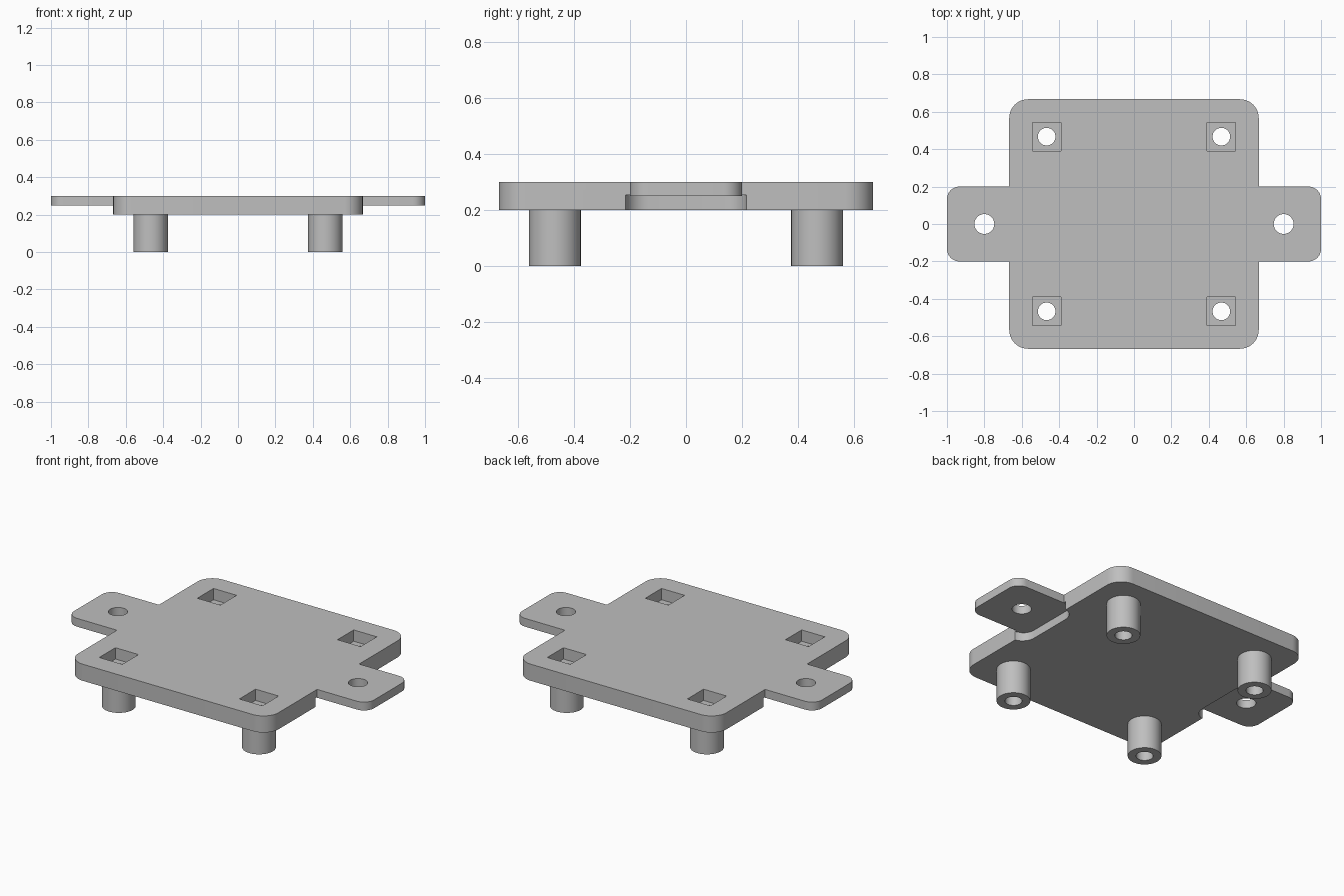
import bpy
import math

if "Cube" in bpy.data.objects:
    bpy.data.objects.remove(bpy.data.objects["Cube"])

# Main sizes
PLATE, BOTTOM, TOP = 0.667, 0.2, 0.3
LEG = 0.467
EAR_HOLE_X = 0.8
SIGNS = (-1, 1)

grey = bpy.data.materials.new("plain grey")
grey.use_nodes = True
colour = (0.52, 0.52, 0.52, 1)
grey.diffuse_color = colour
grey.node_tree.nodes["Principled BSDF"].inputs["Base Color"].default_value = colour


def prism(name, outline, z0, z1):
    """Extrude a counter-clockwise outline between two heights."""
    n = len(outline)
    verts = [(x, y, z) for z in (z0, z1) for x, y in outline]
    faces = [list(range(n))[::-1], list(range(n, 2 * n))]
    faces += [[i, (i + 1) % n, (i + 1) % n + n, i + n] for i in range(n)]
    mesh = bpy.data.meshes.new(name)
    mesh.from_pydata(verts, [], faces)
    mesh.materials.append(grey)
    obj = bpy.data.objects.new(name, mesh)
    bpy.context.collection.objects.link(obj)
    return obj


def rounded(x0, x1, y0, y1, r, steps=10):
    """Rectangle outline with rounded corners."""
    corners = [(x1 - r, y1 - r), (x0 + r, y1 - r), (x0 + r, y0 + r), (x1 - r, y0 + r)]
    points = []
    for k, (cx, cy) in enumerate(corners):
        for s in range(steps + 1):
            a = math.pi / 2 * (k + s / steps)
            points.append((cx + r * math.cos(a), cy + r * math.sin(a)))
    return points


def circle(cx, cy, r, n=48):
    return [(cx + r * math.cos(math.tau * i / n), cy + r * math.sin(math.tau * i / n))
            for i in range(n)]


def square(cx, cy, h):
    return [(cx + h, cy + h), (cx - h, cy + h), (cx - h, cy - h), (cx + h, cy - h)]


def combine(target, tool, operation):
    """Apply a boolean and discard the tool."""
    tool.hide_render = True
    mod = target.modifiers.new("cut", 'BOOLEAN')
    mod.operation, mod.solver, mod.object = operation, 'EXACT', tool
    bpy.context.view_layer.objects.active = target
    bpy.ops.object.modifier_apply(modifier=mod.name)
    bpy.data.objects.remove(tool)


# Square plate with rounded corners
plate = prism("base_plate", rounded(-PLATE, PLATE, -PLATE, PLATE, 0.1), BOTTOM, TOP)
parts = [plate]

for s in SIGNS:
    # Rounded recess beneath each ear
    x0, x1 = sorted((s * 0.6, s * 1.1))
    combine(plate, prism("recess", rounded(x0, x1, -0.217, 0.217, 0.083), 0.1, 0.253),
            'DIFFERENCE')
    # Thin mounting ear with a screw hole
    x0, x1 = sorted((s * 0.45, s))
    combine(plate, prism("ear", rounded(x0, x1, -0.2, 0.2, 0.067), 0.25, TOP), 'UNION')
    combine(plate, prism("ear_hole", circle(s * EAR_HOLE_X, 0, 0.053), 0.1, 0.4),
            'DIFFERENCE')

for sx in SIGNS:
    for sy in SIGNS:
        x, y = sx * LEG, sy * LEG
        # Square nut pocket above each standoff
        combine(plate, prism("nut_pocket", square(x, y, 0.077), 0.232, 0.4), 'DIFFERENCE')
        # Hollow round standoff, drilled together with the plate
        name = ("back" if sy > 0 else "front") + ("_left" if sx > 0 else "_right")
        leg = prism(name + "_standoff", circle(x, y, 0.092), 0, BOTTOM + 0.01)
        for part in (plate, leg):
            combine(part, prism("screw_hole", circle(x, y, 0.047), -0.1, 0.4), 'DIFFERENCE')
        parts.append(leg)

# Smooth round walls, keep edges sharp
for obj in bpy.context.view_layer.objects:
    obj.select_set(obj in parts)
bpy.context.view_layer.objects.active = plate
bpy.ops.object.shade_smooth_by_angle(angle=math.radians(30))
